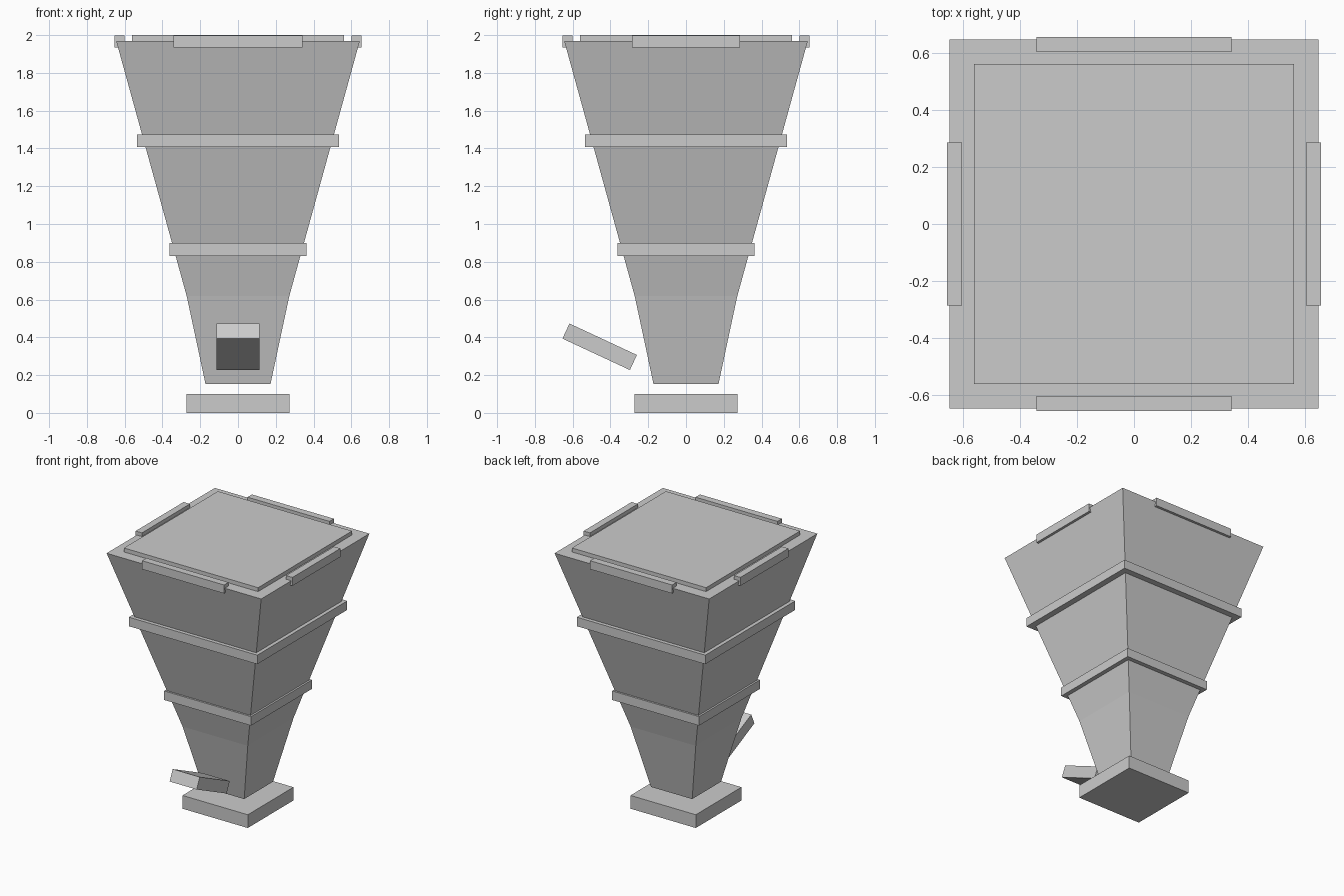
import bpy, bmesh
from math import radians

if "Cube" in bpy.data.objects:
    bpy.data.objects.remove(bpy.data.objects["Cube"])


def box(name, size, loc, tilt=0.0):
    bpy.ops.mesh.primitive_cube_add(size=1, location=loc, rotation=(tilt, 0, 0))
    ob = bpy.context.object
    ob.name = name
    ob.scale = size
    bpy.ops.object.transform_apply(location=False, rotation=False, scale=True)
    return ob


def square_loft(name, profile):
    """Closed square-section solid through (z, half width) stations."""
    bm = bmesh.new()
    rings = [[bm.verts.new((sx * h, sy * h, z))
              for sx, sy in ((-1, -1), (1, -1), (1, 1), (-1, 1))]
             for z, h in profile]
    bm.faces.new(rings[0][::-1])
    bm.faces.new(rings[-1])
    for low, high in zip(rings, rings[1:]):
        for i in range(4):
            j = (i + 1) % 4
            bm.faces.new((low[i], low[j], high[j], high[i]))
    mesh = bpy.data.meshes.new(name)
    bm.to_mesh(mesh)
    bm.free()
    ob = bpy.data.objects.new(name, mesh)
    bpy.context.collection.objects.link(ob)
    return ob


# Foot plate and tapered body
box("base_plate", (0.545, 0.545, 0.10), (0, 0, 0.05))
square_loft("tapered_body", [(0.153, 0.172), (0.62, 0.272), (1.97, 0.645)])

# Bands around the body
for name, z, half in (("lower_band", 0.865, 0.363), ("upper_band", 1.441, 0.536)):
    box(name, (2 * half, 2 * half, 0.068), (0, 0, z))

# Raised lid panel
box("lid_panel", (1.12, 1.12, 0.03), (0, 0, 1.985))

# Rim clips on all four sides
for s, fb, lr in ((-1, "front", "left"), (1, "back", "right")):
    box(fb + "_rim_clip", (0.684, 0.053, 0.064), (0, s * 0.628, 1.966))
    box(lr + "_rim_clip", (0.053, 0.572, 0.064), (s * 0.628, 0, 1.966))

# Tilted block at the front
box("front_chute", (0.226, 0.394, 0.088), (0, -0.457, 0.350), radians(-25))
